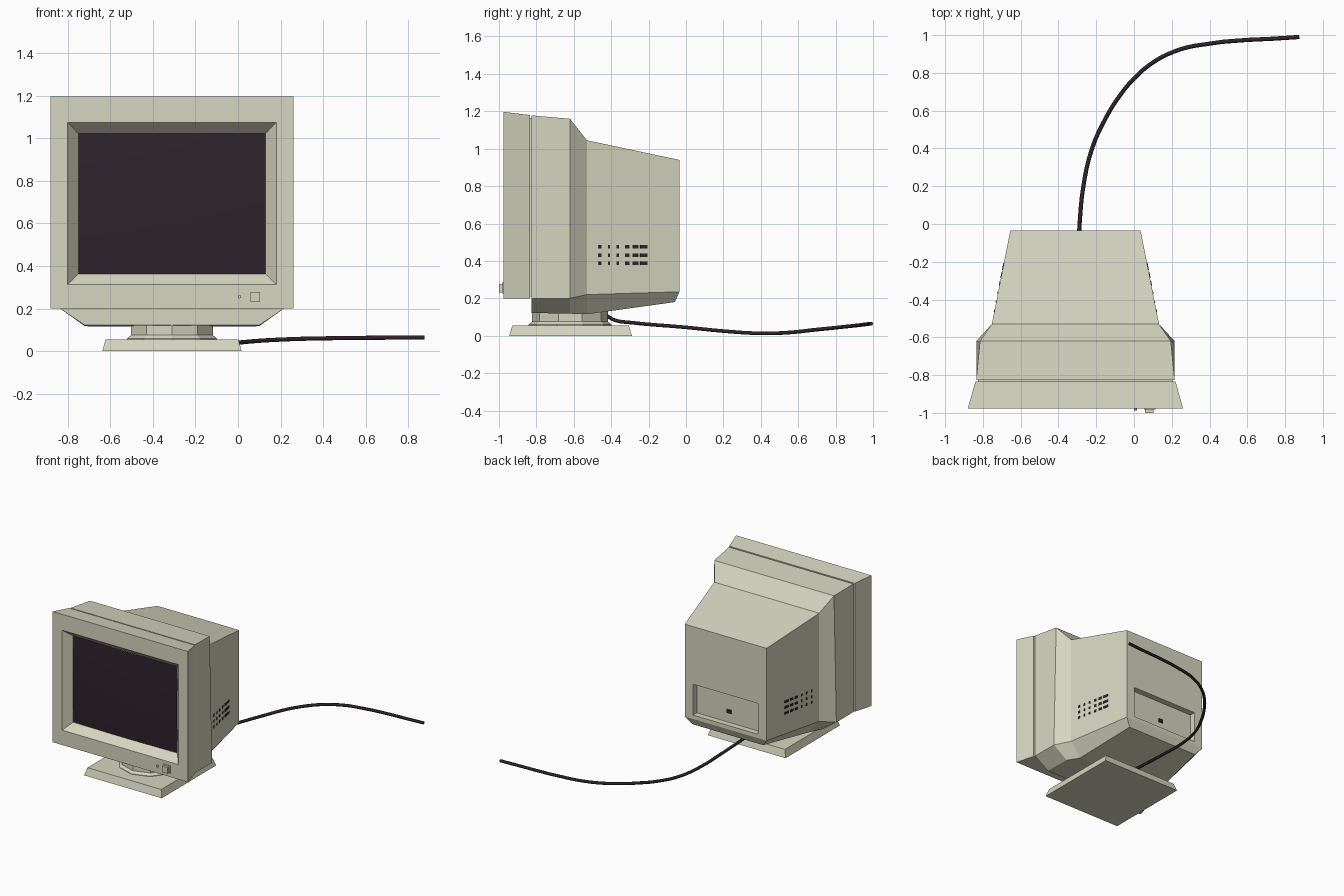
import bpy, bmesh, math

if "Cube" in bpy.data.objects:
    bpy.data.objects.remove(bpy.data.objects["Cube"])

CX = -0.31  # centre line of the monitor


def material(name, rgb):
    m = bpy.data.materials.new(name)
    m.diffuse_color = (*rgb, 1)
    m.use_nodes = True
    m.node_tree.nodes["Principled BSDF"].inputs["Base Color"].default_value = m.diffuse_color
    return m


beige = material("beige plastic", (0.67, 0.67, 0.53))
dark = material("dark purple black", (0.027, 0.016, 0.025))


def finish(bm, name, mat):
    bmesh.ops.recalc_face_normals(bm, faces=bm.faces)
    me = bpy.data.meshes.new(name)
    bm.to_mesh(me)
    bm.free()
    me.materials.append(mat)
    ob = bpy.data.objects.new(name, me)
    bpy.context.collection.objects.link(ob)
    return ob


def ring(y, hw, z0, z1, hw_top=None, y_top=None):
    """Four-cornered section across the monitor."""
    ht = hw if hw_top is None else hw_top
    yt = y if y_top is None else y_top
    return [(CX - hw, y, z0), (CX + hw, y, z0), (CX + ht, yt, z1), (CX - ht, yt, z1)]


def loft(name, rings, mat=beige):
    bm = bmesh.new()
    rows = [[bm.verts.new(p) for p in r] for r in rings]
    for a, b in zip(rows, rows[1:]):
        n = len(a)
        for i in range(n):
            j = (i + 1) % n
            bm.faces.new((a[i], a[j], b[j], b[i]))
    bm.faces.new(rows[0])
    bm.faces.new(rows[-1])
    return finish(bm, name, mat)


def box(name, loc, size, mat, turn=0.0):
    bm = bmesh.new()
    bmesh.ops.create_cube(bm, size=1)
    bmesh.ops.scale(bm, vec=size, verts=bm.verts)
    ob = finish(bm, name, mat)
    ob.location = loc
    ob.rotation_euler.z = turn
    return ob


# Front bezel with its sloped screen opening
loft("front_bezel", [
    ring(-0.835, 0.53, 0.20, 1.18),
    ring(-0.977, 0.57, 0.20, 1.197),
    ring(-0.977, 0.49, 0.313, 1.075),
    ring(-0.917, 0.44, 0.363, 1.023),
    ring(-0.88, 0.44, 0.363, 1.023)])

# Recessed seam between bezel and housing
loft("seam", [ring(-0.84, 0.515, 0.21, 1.165), ring(-0.82, 0.515, 0.21, 1.165)])

# Rear housing, ending in a recessed connector panel
loft("rear_housing", [
    ring(-0.825, 0.525, 0.20, 1.178),
    ring(-0.62, 0.525, 0.20, 1.16, hw_top=0.505),
    ring(-0.53, 0.4425, 0.22, 1.045),
    ring(-0.035, 0.345, 0.235, 0.94),
    ring(-0.035, 0.275, 0.265, 0.50),
    ring(-0.08, 0.275, 0.265, 0.50)])

# Tapered belly under the housing
loft("belly", [
    ring(-0.825, 0.41, 0.122, 0.20, hw_top=0.525),
    ring(-0.62, 0.41, 0.118, 0.20, hw_top=0.525),
    ring(-0.53, 0.36, 0.115, 0.22, hw_top=0.4425),
    ring(-0.06, 0.30, 0.18, 0.235, hw_top=0.345, y_top=-0.035)])

# Gently bulged screen
bm = bmesh.new()
bmesh.ops.create_grid(bm, x_segments=16, y_segments=12, size=0.5)
for v in bm.verts:
    u, w = v.co.x, v.co.y
    v.co = (CX + u * 0.88, -0.93 + 0.04 * (u * u + w * w), 0.693 + w * 0.66)
for f in bm.faces:
    f.smooth = True
screen = finish(bm, "screen", dark)
if screen.data.polygons[0].normal.y > 0:
    screen.data.flip_normals()

# Power button with surround, and indicator lamp
box("button_surround", (0.083, -0.978, 0.256), (0.061, 0.006, 0.061), beige)
box("power_button", (0.081, -0.985, 0.255), (0.046, 0.03, 0.046), beige)
bm = bmesh.new()
bmesh.ops.create_cone(bm, cap_ends=True, segments=8, radius1=0.008, radius2=0.008, depth=0.02)
lamp = finish(bm, "indicator_lamp", beige)
lamp.location = (0.007, -0.977, 0.256)
lamp.rotation_euler.x = math.pi / 2

# Rear socket
box("rear_socket", (CX, -0.078, 0.35), (0.036, 0.012, 0.026), dark)

# Side vents: three rows of small slots, growing towards the back
slope = (0.4425 - 0.345) / 0.495
for side in (-1, 1):
    for col, (y, w) in enumerate([(-0.46, 0.014), (-0.412, 0.01), (-0.365, 0.014),
                                  (-0.315, 0.024), (-0.27, 0.032), (-0.225, 0.04)]):
        x = 0.345 + slope * (-0.035 - y)
        for z in (0.388, 0.431, 0.475):
            box("side_vent", (CX + side * x, y, z), (0.006, w, 0.018), dark,
                side * math.atan(slope))


# Swivel neck, ten-sided with a flared foot
def disc(r, z):
    return [(CX + r * math.sin(i * math.pi / 5), -0.62 - r * math.cos(i * math.pi / 5), z)
            for i in range(10)]


loft("neck", [disc(0.222, 0.05), disc(0.222, 0.06), disc(0.203, 0.075), disc(0.203, 0.13)])


# Square base with sloped edges
def square(h, z):
    return [(CX + sx * h, -0.617 + sy * h, z) for sx, sy in ((-1, -1), (1, -1), (1, 1), (-1, 1))]


loft("base", [square(0.328, 0), square(0.311, 0.056)])

# Cable sweeping away behind the monitor
path = [(-0.31, -0.44, 0.118), (-0.308, -0.38, 0.083), (-0.302, -0.30, 0.071),
        (-0.288, 0.0, 0.045), (-0.268, 0.2, 0.025), (-0.222, 0.40, 0.013),
        (-0.15, 0.56, 0.018), (-0.075, 0.68, 0.031), (0.0, 0.77, 0.04),
        (0.10, 0.855, 0.049), (0.21, 0.912, 0.055), (0.325, 0.944, 0.059), (0.875, 0.99, 0.065)]
cu = bpy.data.curves.new("cable", 'CURVE')
cu.dimensions = '3D'
cu.bevel_depth = 0.011
cu.bevel_resolution = 1
cu.resolution_u = 4
cu.use_fill_caps = True
sp = cu.splines.new('BEZIER')
sp.bezier_points.add(len(path) - 1)
for bp, p in zip(sp.bezier_points, path):
    bp.co = p
    bp.handle_left_type = bp.handle_right_type = 'AUTO'
cu.materials.append(dark)
bpy.context.collection.objects.link(bpy.data.objects.new("cable", cu))
